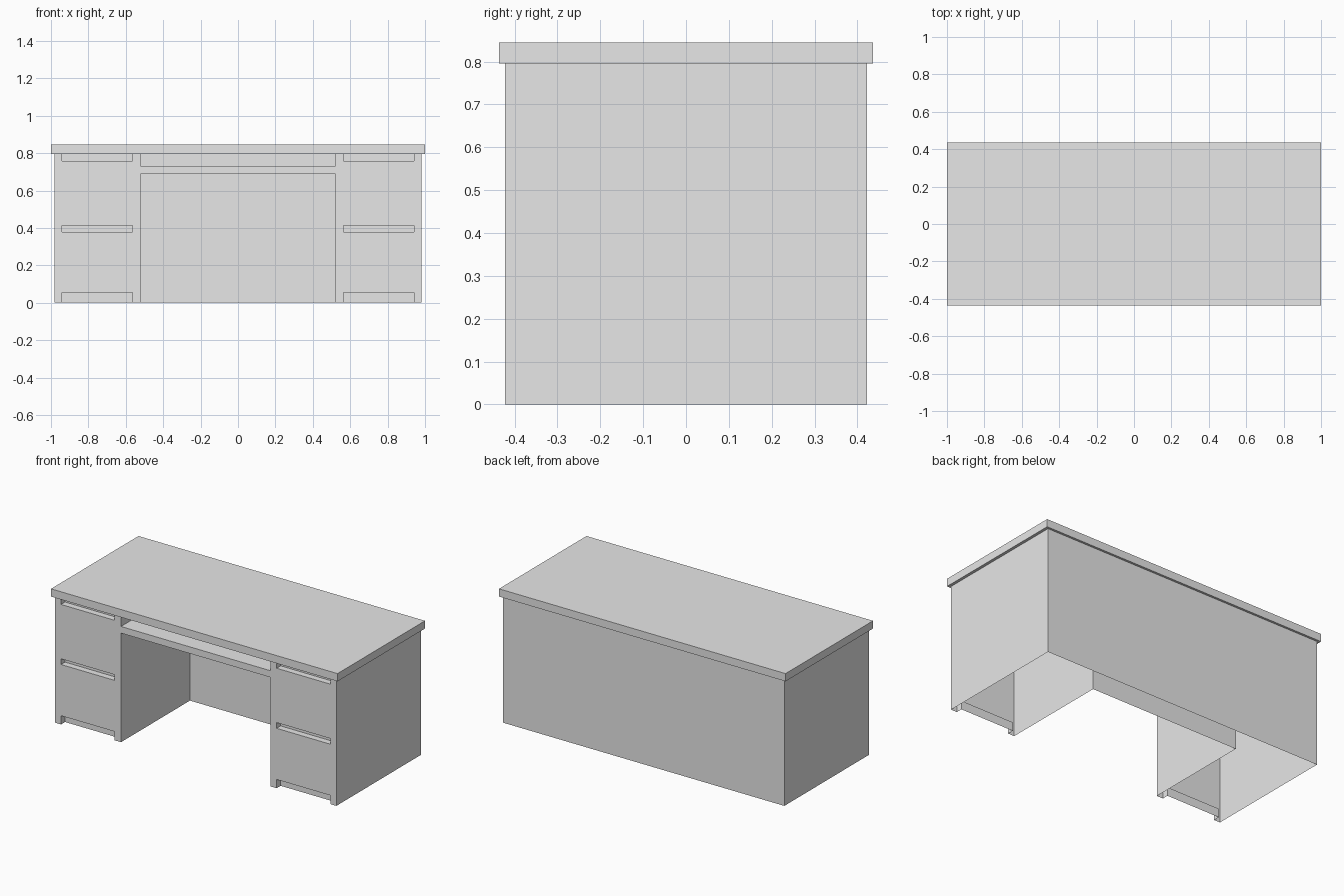
import bpy
import bmesh
from mathutils import Matrix, Vector

if "Cube" in bpy.data.objects:
    bpy.data.objects.remove(bpy.data.objects["Cube"], do_unlink=True)

grey = bpy.data.materials.new("plain grey")
grey.use_nodes = True
grey.diffuse_color = (0.8, 0.8, 0.8, 1)
grey.node_tree.nodes["Principled BSDF"].inputs["Base Color"].default_value = grey.diffuse_color


def box(name, low, high):
    """Box object spanning two opposite corners."""
    low, high = Vector(low), Vector(high)
    bm = bmesh.new()
    bmesh.ops.create_cube(bm, size=1, matrix=Matrix.LocRotScale((low + high) / 2, None, high - low))
    mesh = bpy.data.meshes.new(name)
    bm.to_mesh(mesh)
    bm.free()
    mesh.materials.append(grey)
    obj = bpy.data.objects.new(name, mesh)
    bpy.context.collection.objects.link(obj)
    return obj


WIDTH, DEPTH, HEIGHT = 0.982, 0.422, 0.796   # half width, half depth, top of body
KNEE, KNEE_BACK = 0.521, 0.265               # half width and back wall of the kneehole
GRIP_IN, GRIP_OUT, GRIP_DEPTH = 0.565, 0.94, 0.04
OVER = 0.1                                   # cutter overshoot

# Desktop slab
box("desktop", (-1, -0.436, HEIGHT), (1, 0.436, 0.845))

# Body with kneehole, open shelf slot and drawer grips
body = box("desk_body", (-WIDTH, -DEPTH, 0), (WIDTH, DEPTH, HEIGHT))
front = -DEPTH - OVER
cutters = [
    box("kneehole_cutter", (-KNEE, front, -OVER), (KNEE, KNEE_BACK, 0.688)),
    box("shelf_slot_cutter", (-KNEE, front, 0.73), (KNEE, KNEE_BACK, HEIGHT + OVER)),
]
for side in (-1, 1):
    x0, x1 = sorted((side * GRIP_IN, side * GRIP_OUT))
    for bottom, top in ((-OVER, 0.055), (0.378, 0.414), (0.757, HEIGHT + OVER)):
        cutters.append(box("grip_cutter", (x0, front, bottom), (x1, -DEPTH + GRIP_DEPTH, top)))

for cutter in cutters:
    cutter.hide_render = True
    cut = body.modifiers.new("cut", "BOOLEAN")
    cut.operation = "DIFFERENCE"
    cut.solver = "EXACT"
    cut.object = cutter

bpy.context.view_layer.update()
evaluated = body.evaluated_get(bpy.context.evaluated_depsgraph_get())
shell = bpy.data.meshes.new_from_object(evaluated)
body.modifiers.clear()
body.data = shell
for cutter in cutters:
    bpy.data.objects.remove(cutter, do_unlink=True)

# Hollow carcass: remove the faces resting on the floor
bm = bmesh.new()
bm.from_mesh(shell)
floor = [f for f in bm.faces if all(v.co.z < 0.001 for v in f.verts)]
bmesh.ops.delete(bm, geom=floor, context="FACES")
bm.to_mesh(shell)
bm.free()
